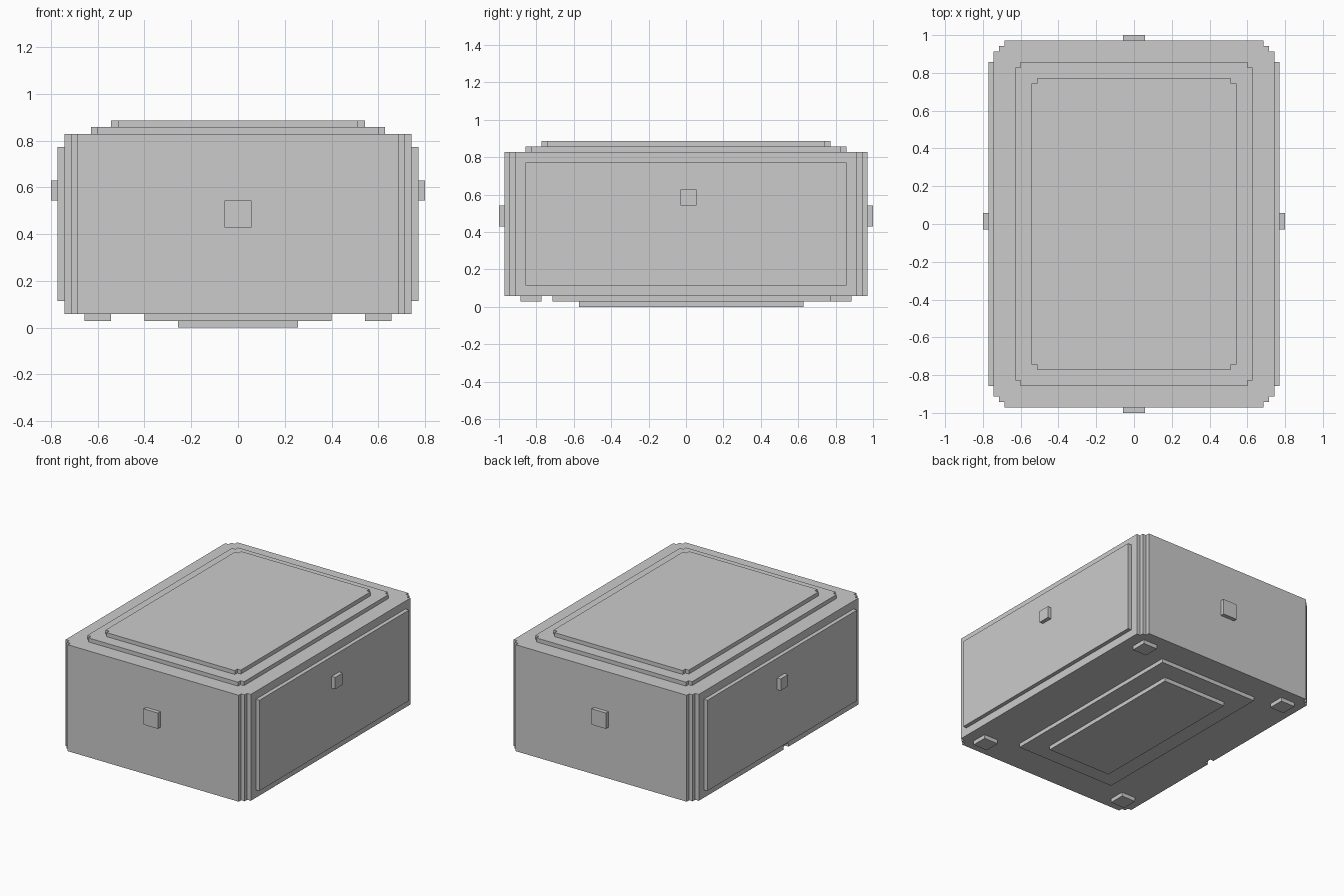
import bpy, bmesh

if "Cube" in bpy.data.objects:
    bpy.data.objects.remove(bpy.data.objects["Cube"])

U = 2 / 70  # one block unit; the whole model sits on this grid


def slab(name, x, y, z, steps=0):
    """Upright block from (min, max) ranges in units, with stair-stepped corners."""
    cx, cy = (x[0] + x[1]) / 2, (y[0] + y[1]) / 2
    hx, hy = (x[1] - x[0]) / 2, (y[1] - y[0]) / 2
    # staircase of one corner, walked from the +x side to the +y side
    corner = [(hx, hy - steps)]
    for i in range(steps):
        corner += [(hx - i - 1, hy - steps + i), (hx - i - 1, hy - steps + i + 1)]
    outline = []
    for sx, sy in ((1, 1), (-1, 1), (-1, -1), (1, -1)):
        pts = [(px * sx, py * sy) for px, py in corner]
        outline += pts if sx * sy > 0 else pts[::-1]
    bm = bmesh.new()
    base = bm.faces.new([bm.verts.new(((px + cx) * U, (py + cy) * U, z[0] * U))
                         for px, py in outline])
    top = bmesh.ops.extrude_face_region(bm, geom=[base])["geom"]
    bmesh.ops.translate(bm, vec=(0, 0, (z[1] - z[0]) * U),
                        verts=[g for g in top if isinstance(g, bmesh.types.BMVert)])
    bmesh.ops.recalc_face_normals(bm, faces=bm.faces)
    mesh = bpy.data.meshes.new(name)
    bm.to_mesh(mesh)
    bm.free()
    obj = bpy.data.objects.new(name, mesh)
    bpy.context.collection.objects.link(obj)
    return obj


def span(a, b, sign):
    return tuple(sorted((a * sign, b * sign)))


# Main body with stepped corners, and a tiny notch in the left lower edge
body = slab("body", (-26, 26), (-34, 34), (2, 29), steps=2)
cutter = slab("notch_cutter", (-27, -25), (-4, -2), (1, 3))
cutter.hide_render = True
cutter.hide_set(True)
notch = body.modifiers.new("notch", 'BOOLEAN')
notch.operation = 'DIFFERENCE'
notch.object = cutter

# Two-tier lid
slab("lid_lower", (-22, 22), (-30, 30), (29, 30), steps=1)
slab("lid_upper", (-19, 19), (-27, 27), (30, 31), steps=1)

# Underside plates
slab("bottom_plate_outer", (-14, 14), (-25, 27), (1, 2))
slab("bottom_plate_inner", (-9, 9), (-20, 22), (0, 1))

# Side panels, knobs and feet
for s, side in ((1, "right"), (-1, "left")):
    slab(f"{side}_panel", span(26, 27, s), (-30, 30), (4, 27))
    slab(f"{side}_knob", span(27, 28, s), (-1, 2), (19, 22))
    for t, end in ((-1, "front"), (1, "back")):
        slab(f"{end}_{side}_foot", span(19, 23, s), span(27, 31, t), (1, 2))
for t, end in ((-1, "front"), (1, "back")):
    slab(f"{end}_knob", (-2, 2), span(34, 35, t), (15, 19))
